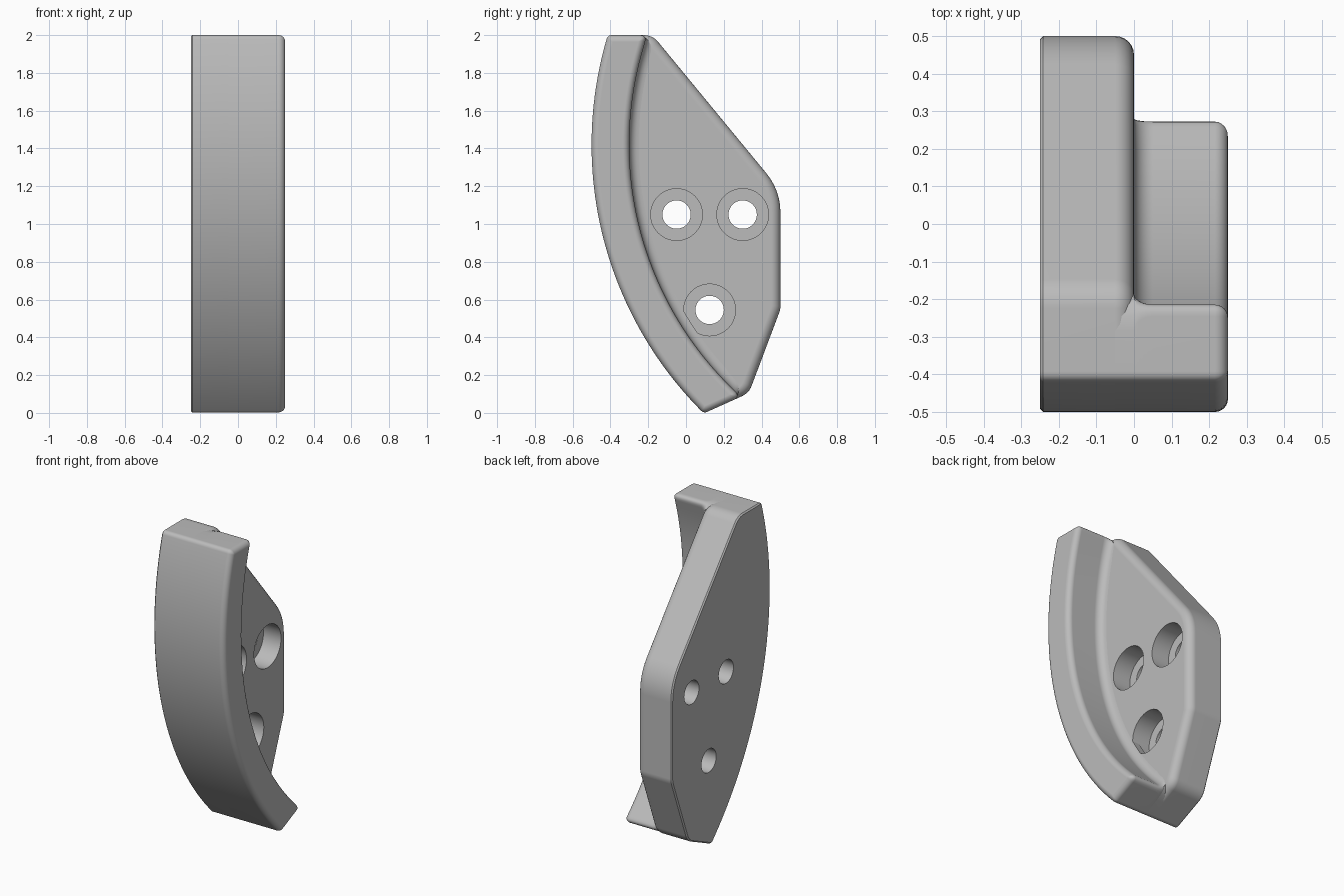
import bpy, bmesh, math
from mathutils import Vector

default = bpy.data.objects.get("Cube")
if default:
    bpy.data.objects.remove(default, do_unlink=True)

CENTRE = Vector((1.5, 1.42))          # shared centre of the curved rim, in (y, z)
R_OUT, R_IN = 2.0, 1.8
EDGE, FILLET, RIM_EDGE = 0.05, 0.05, 0.035
STEPS = 6

# Straight sides of the silhouette, counter-clockwise in (y, z)
SIDES = {
    "bottom": ((0.1, 0.0), (0.333, 0.105)),
    "lower": ((0.333, 0.105), (0.5, 0.548)),
    "back": ((0.5, 0.548), (0.5, 1.178)),
    "slope": ((0.5, 1.178), (-0.177, 2.0)),
    "top": ((-0.177, 2.0), (-0.42, 2.0)),
}

grey = bpy.data.materials.new("plain grey")
grey.use_nodes = True
colour = (0.5, 0.5, 0.5, 1)
grey.diffuse_color = colour
grey.node_tree.nodes["Principled BSDF"].inputs["Base Color"].default_value = colour


def side(name, d):
    """Point and direction of a straight side moved inward by d."""
    p, q = (Vector(v) for v in SIDES[name])
    u = (q - p).normalized()
    return p + Vector((-u.y, u.x)) * d, u


def meet(a, b, d):
    (p, u), (q, v) = side(a, d), side(b, d)
    w = q - p
    return p + u * ((w.x * v.y - w.y * v.x) / (u.x * v.y - u.y * v.x))


def hit(name, radius, d):
    """Where a straight side crosses the circle, on the front half."""
    p, u = side(name, d)
    w = p - CENTRE
    b = w.dot(u)
    root = math.sqrt(b * b - w.dot(w) + radius * radius)
    return min((p + u * (s - b) for s in (root, -root)), key=lambda v: v.x)


def heading(p, q, radius, at):
    """Travel direction at a corner, along a line or an arc."""
    if not radius:
        return (q - p).normalized()
    w = (at - CENTRE).normalized()
    t = Vector((-w.y, w.x))
    return t if t.dot(q - p) > 0 else -t


def rounded(corners, arc_steps=48):
    """Closed outline; each corner is (point, round radius, radius of next arc or 0)."""
    n, bends = len(corners), []
    for i, (p, r, out) in enumerate(corners):
        before, after = corners[i - 1], corners[(i + 1) % n]
        a = heading(before[0], p, before[2], p)
        b = heading(p, after[0], out, p)
        t = r * math.tan(a.angle(b) / 2)
        bends.append((p - a * t, p, p + b * t))
    pts = []
    for i, (a, p, b) in enumerate(bends):
        for k in range(STEPS + 1):
            s = k / STEPS
            pts.append(a * (1 - s) ** 2 + p * (2 * s * (1 - s)) + b * s * s)
        radius = corners[i][2]
        if radius:
            w0, w1 = CENTRE - b, CENTRE - bends[(i + 1) % n][0]
            a0, a1 = math.atan2(w0.y, w0.x), math.atan2(w1.y, w1.x)
            for k in range(1, arc_steps):
                g = a0 + (a1 - a0) * k / arc_steps
                pts.append(CENTRE - Vector((math.cos(g), math.sin(g))) * radius)
    return pts


def plate_outline(d):
    r = lambda size: max(size - d, 0.004)
    radius = R_OUT - d
    return rounded([
        (hit("top", radius, d), r(0.03), radius),
        (hit("bottom", radius, d), r(0.03), 0),
        (meet("bottom", "lower", d), r(0.1), 0),
        (meet("lower", "back", d), r(0.1), 0),
        (meet("back", "slope", d), r(0.33), 0),
        (meet("slope", "top", d), r(0.1), 0)])


def rim_outline(d, flare=0.0):
    outer, inner = R_OUT - d, R_IN + d - flare
    r = max(0.03 - d, 0.004)
    return rounded([
        (hit("top", outer, d), r, outer),
        (hit("bottom", outer, d), r, 0),
        (hit("bottom", inner, d), r + flare * 1.3, inner),
        (hit("top", inner, d), r + flare * 1.3, 0)])


def circle(centre, radius, n=48):
    return [Vector(centre) + Vector((math.cos(a), math.sin(a))) * radius
            for a in (math.tau * k / n for k in range(n))]


def loft(bm, layers):
    """Skin a stack of (x, outline) layers and cap both ends."""
    rings = [[bm.verts.new((x, p.x, p.y)) for p in pts] for x, pts in layers]
    for low, high in zip(rings, rings[1:]):
        for i in range(len(low)):
            j = (i + 1) % len(low)
            bm.faces.new((low[i], low[j], high[j], high[i]))
    bm.faces.new(rings[0][::-1])
    bm.faces.new(rings[-1])


def make(name, stacks):
    bm = bmesh.new()
    for layers in stacks:
        loft(bm, layers)
    bmesh.ops.recalc_face_normals(bm, faces=bm.faces)
    mesh = bpy.data.meshes.new(name)
    bm.to_mesh(mesh)
    bm.free()
    mesh.materials.append(grey)
    obj = bpy.data.objects.new(name, mesh)
    bpy.context.collection.objects.link(obj)
    return obj


def quarter(size, x_top, outline):
    """Layers of a quarter-round edge ending at x_top."""
    angles = [math.pi / 2 * k / STEPS for k in range(STEPS + 1)]
    return [(x_top - size * (1 - math.sin(a)), outline(size * (1 - math.cos(a)))) for a in angles]


# Mounting plate with a rounded outer edge
plate = make("mounting_plate", [
    [(-0.25, plate_outline(0.008)), (-0.242, plate_outline(0.0))]
    + quarter(EDGE, 0.0, plate_outline)])

# Curved rim that flares into the plate with a fillet
flares = [math.pi / 2 * k / STEPS for k in range(STEPS + 1)]
rim = make("curved_rim", [
    [(-EDGE, rim_outline(0, FILLET))]
    + [(FILLET * (1 - math.cos(a)), rim_outline(0, FILLET * (1 - math.sin(a)))) for a in flares]
    + quarter(RIM_EDGE, 0.25, rim_outline)])

# Counterbored screw holes
HOLES = ((-0.05, 1.05), (0.3, 1.05), (0.125, 0.545))
cutter = make("screw_hole_cutter", [
    [(-0.3, circle(c, 0.075)), (-0.125, circle(c, 0.075)),
     (-0.125, circle(c, 0.137)), (0.1, circle(c, 0.137))] for c in HOLES])
cutter.hide_render = True
cut = plate.modifiers.new("screw_holes", "BOOLEAN")
cut.operation, cut.solver, cut.object = "DIFFERENCE", "EXACT", cutter
bpy.context.view_layer.objects.active = plate
bpy.ops.object.modifier_apply(modifier=cut.name)
bpy.data.objects.remove(cutter, do_unlink=True)

# Smooth curves, crisp corners
for obj in (plate, rim):
    bpy.ops.object.select_all(action="DESELECT")
    obj.select_set(True)
    bpy.context.view_layer.objects.active = obj
    bpy.ops.object.shade_smooth_by_angle(angle=math.radians(35))
    weighted = obj.modifiers.new("flat_face_normals", "WEIGHTED_NORMAL")
    weighted.keep_sharp = True
